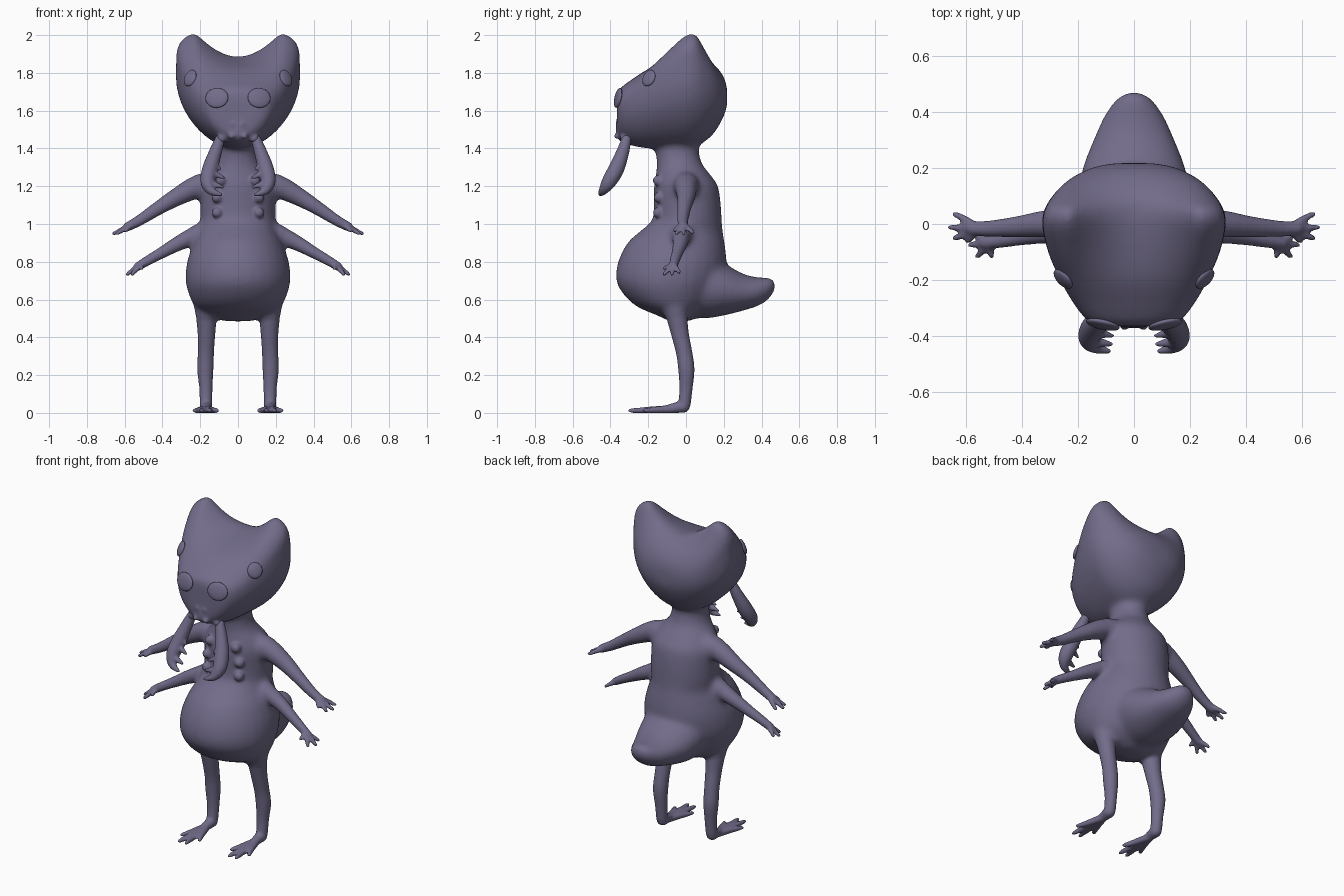
import bpy, bmesh, math
from mathutils import Vector, Matrix
from mathutils.bvhtree import BVHTree

N = 28
ANG = [2 * math.pi * i / N for i in range(N)]
skin = bpy.data.materials.new("dusky_violet")
skin.diffuse_color = (.17, .15, .255, 1)


def spline(rows, n=5):
    """Catmull-Rom through rows of numbers."""
    out = []
    for i in range(len(rows) - 1):
        a, b, c, d = rows[max(i - 1, 0)], rows[i], rows[i + 1], rows[min(i + 2, len(rows) - 1)]
        for k in range(n):
            t = k / n
            out.append([0.5 * (2 * q + (r - p) * t + (2 * p - 5 * q + 4 * r - s) * t * t
                        + (3 * q - p - 3 * r + s) * t ** 3) for p, q, r, s in zip(a, b, c, d)])
    return out + [list(rows[-1])]


def loft(bm, rings):
    vs = [[bm.verts.new(p) for p in ring] for ring in rings]
    for a, b in zip(vs, vs[1:]):
        n = len(a)
        for i in range(n):
            bm.faces.new((a[i], a[(i + 1) % n], b[(i + 1) % n], b[i]))
    bm.faces.new(vs[0][::-1])
    bm.faces.new(vs[-1])


def tube(bm, rows):
    """Round-ended tapering limb through (x, y, z, radius) rows."""
    pts = spline(rows)
    rings = []
    for i, p in enumerate(pts):
        c = Vector(p[:3])
        t = (Vector(pts[min(i + 1, len(pts) - 1)][:3]) - Vector(pts[max(i - 1, 0)][:3])).normalized()
        u = t.cross(Vector((0.13, 1, 0.21))).normalized()
        v = t.cross(u)
        steps = [(0, 1)]
        if i == 0:
            steps = [(-0.9, 0.4), (-0.6, 0.8), (0, 1)]
        if i == len(pts) - 1:
            steps = [(0, 1), (0.6, 0.8), (0.9, 0.4)]
        for off, sc in steps:
            rings.append([c + t * off * p[3] + (u * math.cos(a) + v * math.sin(a)) * p[3] * sc for a in ANG])
    loft(bm, rings)


def pair(bm, rows):
    for s in (1, -1):
        tube(bm, [(s * x, y, z, r) for x, y, z, r in rows])


def blob(bm, pos, r):
    for s in (1, -1):
        bmesh.ops.create_icosphere(bm, subdivisions=2, radius=r,
                                   matrix=Matrix.Translation((s * pos[0], pos[1], pos[2])))


def finish(bm, name, voxel=None, smooth=0):
    bmesh.ops.recalc_face_normals(bm, faces=bm.faces)
    for f in bm.faces:
        f.smooth = True
    me = bpy.data.meshes.new(name)
    bm.to_mesh(me)
    me.materials.append(skin)
    ob = bpy.data.objects.new(name, me)
    bpy.context.collection.objects.link(ob)
    if voxel:
        m = ob.modifiers.new("skin", 'REMESH')
        m.mode, m.voxel_size, m.use_smooth_shade = 'VOXEL', voxel, True
        m = ob.modifiers.new("soften", 'SMOOTH')
        m.factor, m.iterations = 0.5, smooth
    return ob


bm = bmesh.new()

# torso and belly: z, half width, front y, back y
torso = [(1.45, .10, -.155, .065), (1.38, .10, -.16, .07), (1.32, .118, -.155, .085), (1.26, .165, -.16, .13),
         (1.2, .195, -.17, .17), (1.1, .20, -.17, .185), (1.02, .20, -.18, .19), (.96, .205, -.245, .195),
         (.9, .235, -.31, .205), (.8, .27, -.36, .215), (.7, .278, -.37, .20), (.62, .258, -.325, .16),
         (.56, .225, -.255, .12), (.515, .155, -.15, .07), (.485, .07, -.09, .02)]
loft(bm, [[(w * math.cos(a), (f + b) / 2 + (b - f) / 2 * math.sin(a), z) for a in ANG]
          for z, w, f, b in spline(torso)])

# tail: y, half width, bottom z, top z
tail = [(-.05, .19, .51, .90), (.1, .20, .50, .86), (.2, .185, .515, .795), (.3, .147, .54, .738),
        (.38, .112, .565, .718), (.43, .08, .595, .718), (.46, .05, .63, .71), (.472, .02, .655, .69)]
loft(bm, [[(w * math.cos(a), y, (lo + hi) / 2 + (hi - lo) / 2 * math.sin(a)) for a in ANG]
          for y, w, lo, hi in spline(tail)])

# head: y, half width, widest z, bottom z, crown z, horn lift
head = [(-.366, .10, 1.62, 1.48, 1.69, 0), (-.348, .165, 1.63, 1.44, 1.72, 0), (-.28, .22, 1.66, 1.412, 1.77, .01),
        (-.2, .265, 1.70, 1.40, 1.82, .04), (-.1, .308, 1.75, 1.397, 1.855, .10), (0, .33, 1.78, 1.397, 1.88, .155),
        (.05, .322, 1.78, 1.41, 1.885, .158), (.09, .30, 1.76, 1.43, 1.88, .11), (.14, .257, 1.74, 1.47, 1.85, .05),
        (.18, .20, 1.70, 1.53, 1.81, .02), (.208, .13, 1.68, 1.59, 1.76, 0), (.218, .06, 1.67, 1.63, 1.71, 0)]


def head_ring(y, w, mid, lo, crown, lift):
    ring = []
    for i in range(48):
        a = 2 * math.pi * i / 48
        x, s = w * math.cos(a), math.sin(a)
        if s < 0:
            z = mid + (mid - lo) * s
            x *= 1 - 0.12 * s * s
        else:
            k = min(abs(x) / .23, 1) ** 2
            power = .75 - .4 * min(max(lift, 0) / .148, 1)
            z = mid + (crown - mid + lift * k) * s ** power
        ring.append((x, y, z))
    return ring


loft(bm, [head_ring(*r) for r in spline(head, 4)])
tube(bm, [(0, -.27, 1.53, .10), (0, -.31, 1.50, .075), (0, -.325, 1.48, .055)])

# shoulder and hip roots, blended into the torso
pair(bm, [(.12, 0, 1.21, .07), (.20, 0, 1.20, .068), (.26, 0, 1.18, .055)])
pair(bm, [(.15, -.02, .95, .07), (.22, -.025, .94, .058), (.26, -.027, .925, .045)])
pair(bm, [(.165, -.065, .64, .08), (.167, -.055, .54, .064), (.167, -.045, .49, .055)])

# soften the trunk before the fine parts are added
core = finish(bm, "trunk_draft", .012, 22)
bm.free()
draft = core.evaluated_get(bpy.context.evaluated_depsgraph_get()).to_mesh()
bm = bmesh.new()
bm.from_mesh(draft)
bpy.data.objects.remove(core)
bvh = BVHTree.FromBMesh(bm)

# nostrils and mouth corners
blob(bm, (.035, -.366, 1.465), .016)
blob(bm, (.025, -.362, 1.53), .014)
blob(bm, (.085, -.325, 1.455), .026)

# chest bumps
for x, y, z in ((.09, -.147, 1.23), (.11, -.142, 1.14), (.11, -.147, 1.06)):
    blob(bm, (x, y, z), .03)

# upper and lower arms with fingers
pair(bm, [(.14, 0, 1.21, .06), (.22, 0, 1.195, .06), (.32, 0, 1.145, .048), (.42, -.01, 1.085, .037),
          (.52, -.017, 1.02, .029), (.585, -.015, .985, .025)])
for x, y, z in ((.64, .035, .955), (.657, -.012, .95), (.64, -.05, .95), (.595, -.062, .965)):
    pair(bm, [(.565, -.015, .995, .02), ((.565 + x) / 2, y * .6 - .006, (z + .995) / 2, .014), (x, y, z, .011)])
pair(bm, [(.15, -.02, .96, .05), (.22, -.025, .94, .05), (.31, -.03, .90, .04), (.40, -.045, .85, .031),
          (.48, -.06, .805, .026), (.53, -.068, .775, .023)])
for x, y, z in ((.575, -.035, .745), (.585, -.075, .735), (.56, -.115, .735), (.51, -.115, .765)):
    pair(bm, [(.515, -.067, .785, .018), ((.515 + x) / 2, (y - .067) / 2, (z + .785) / 2, .014), (x, y, z, .011)])

# legs, feet and toes
pair(bm, [(.165, -.06, .60, .06), (.167, -.05, .52, .056), (.167, -.032, .42, .047), (.17, -.01, .32, .043),
          (.173, .002, .23, .043), (.17, 0, .13, .035), (.17, -.008, .045, .033)])
pair(bm, [(.17, -.012, .034, .034), (.17, -.07, .025, .026), (.17, -.13, .016, .018)])
for x, y in ((.11, -.22), (.148, -.295), (.195, -.295), (.23, -.22)):
    pair(bm, [(.17, -.06, .02, .022), ((.17 + x) / 2, (y - .08) / 2, .016, .018), (x, y, .012, .012)])
finish(bm, "body", .008, 5)

# eyes: seated on the skin, flattened along its normal
for label, pos, rx, rz in (("front_eye", (.12, -.40, 1.675), .062, .054), ("side_eye", (.28, -.22, 1.785), .043, .046)):
    p0, n0 = bvh.find_nearest(Vector(pos))[:2]
    for s, side in ((1, "left"), (-1, "right")):
        p, n = Vector((s * p0.x, p0.y, p0.z)), Vector((s * n0.x, n0.y, n0.z))
        eb = bmesh.new()
        bmesh.ops.create_uvsphere(eb, u_segments=24, v_segments=14, radius=1,
                                  matrix=Matrix.Translation(p) @ n.to_track_quat('Z', 'Y').to_matrix().to_4x4()
                                  @ Matrix.Diagonal((rx, rz, .015, 1)))
        finish(eb, f"{label}_{side}")

# toothed mandibles
mb = bmesh.new()
pair(mb, [(.095, -.315, 1.45, .026), (.12, -.335, 1.38, .034), (.148, -.37, 1.29, .042), (.16, -.41, 1.22, .038),
          (.14, -.44, 1.175, .023), (.09, -.455, 1.155, .009)])
for a, b in (((.145, -.385, 1.275), (.078, -.40, 1.245)), ((.15, -.42, 1.215), (.08, -.43, 1.195)),
             ((.13, -.365, 1.32), (.095, -.375, 1.29))):
    pair(mb, [(*a, .024), (*b, .008)])
finish(mb, "mandibles", .006, 4)
